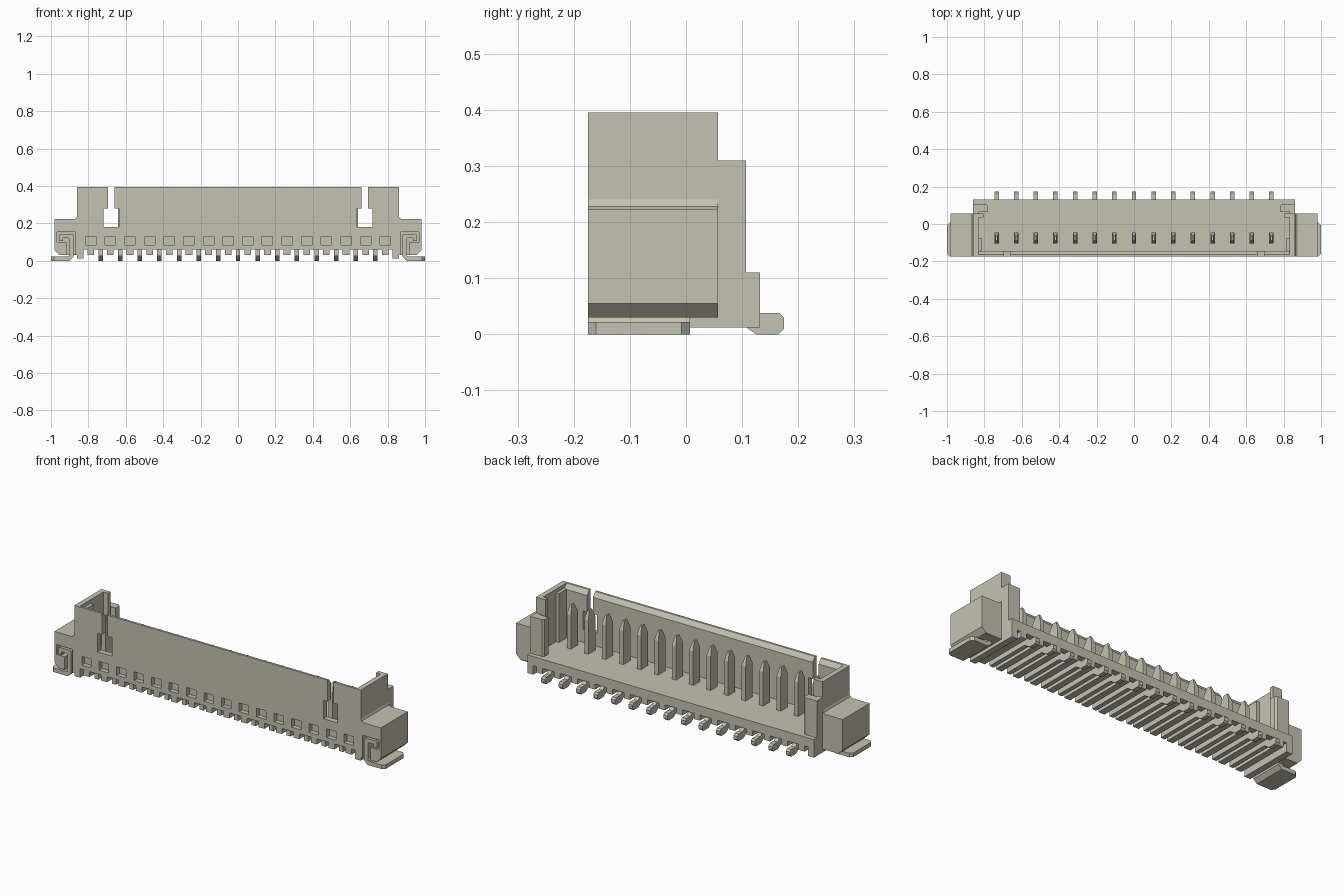
import bpy
import bmesh
from mathutils import Vector

cube = bpy.data.objects.get("Cube")
if cube:
    bpy.data.objects.remove(cube, do_unlink=True)

PITCH = 0.105
PINS = 15
HALF = 0.86          # half width of the main housing
FRONT = -0.175


def material(name, rgb):
    mat = bpy.data.materials.new(name)
    mat.use_nodes = True
    mat.diffuse_color = (*rgb, 1)
    mat.node_tree.nodes["Principled BSDF"].inputs["Base Color"].default_value = (*rgb, 1)
    return mat


BEIGE = material("warm beige", (0.56, 0.54, 0.45))


def prism(bm, axis, points, lo, hi):
    """Extrude a 2D profile along an axis; the profile uses the other two axes in order."""
    def place(p, d):
        co = list(p)
        co.insert("xyz".index(axis), d)
        return Vector(co)
    a = [bm.verts.new(place(p, lo)) for p in points]
    b = [bm.verts.new(place(p, hi)) for p in points]
    bm.faces.new(a)
    bm.faces.new(b[::-1])
    for i in range(len(points)):
        j = (i + 1) % len(points)
        bm.faces.new((a[i], b[i], b[j], a[j]))


def box(bm, x, y, z):
    prism(bm, "z", [(x[0], y[0]), (x[1], y[0]), (x[1], y[1]), (x[0], y[1])], *z)


def finish(bm, name):
    bmesh.ops.recalc_face_normals(bm, faces=bm.faces[:])
    mesh = bpy.data.meshes.new(name)
    bm.to_mesh(mesh)
    bm.free()
    mesh.materials.append(BEIGE)
    ob = bpy.data.objects.new(name, mesh)
    bpy.context.collection.objects.link(ob)
    return ob


def row(count):
    return [(i - (count - 1) / 2) * PITCH for i in range(count)]


# Housing: floor and tall front wall in one profile
bm = bmesh.new()
prism(bm, "x", [(FRONT, 0.06), (0.132, 0.06), (0.132, 0.11), (-0.145, 0.11),
                (-0.145, 0.37), (-0.163, 0.395), (FRONT, 0.395)], -HALF, HALF)
housing = finish(bm, "housing")

# Keyed slots and the row of shallow front pockets
bm = bmesh.new()
for s in (-1, 1):
    slot = [(0.635, 0.18), (0.72, 0.18), (0.72, 0.28), (0.695, 0.28),
            (0.695, 0.45), (0.66, 0.45), (0.66, 0.28), (0.635, 0.28)]
    prism(bm, "y", [(s * x, z) for x, z in slot], -0.2, -0.12)
for x in row(PINS + 1):
    box(bm, (x - 0.028, x + 0.028), (-0.2, -0.15), (0.083, 0.13))
cutter = finish(bm, "housing_cutter")
cutter.hide_render = True
mod = housing.modifiers.new("openings", "BOOLEAN")
mod.operation = "DIFFERENCE"
mod.solver = "EXACT"
mod.object = cutter
bpy.context.view_layer.objects.active = housing
bpy.ops.object.modifier_apply(modifier=mod.name)
bpy.data.objects.remove(cutter, do_unlink=True)

# Underside ribs between the contacts, with deeper ribs at both ends
bm = bmesh.new()
for x in row(PINS + 1)[1:-1]:
    box(bm, (x - 0.018, x + 0.018), (FRONT, 0.132), (0.03, 0.06))
for s in (-1, 1):
    box(bm, (s * 0.787 - 0.018, s * 0.787 + 0.018), (FRONT, 0.132), (0.03, 0.06))
    box(bm, sorted((s * 0.825, s * HALF)), (FRONT, 0.132), (0.012, 0.06))
finish(bm, "underside_ribs")

# Contacts: solder tail with a tapered upright blade
tail = [(-0.165, 0.025), (0.09, 0.025), (0.125, 0), (0.165, 0), (0.175, 0.01),
        (0.175, 0.029), (0.166, 0.038), (0.13, 0.038), (0.1, 0.062), (-0.165, 0.062)]
bm = bmesh.new()
for x in row(PINS):
    prism(bm, "x", tail, x - 0.012, x + 0.012)
    box(bm, (x - 0.012, x + 0.012), (-0.105, -0.045), (0.1, 0.34))
    tip = [v for v in bm.verts if abs(v.co.z - 0.34) < 1e-4 and abs(v.co.x - x) < 0.02]
    center = Vector((x, -0.075, 0.34))
    for v in tip:
        v.co = center + (v.co - center) * 0.4
    # short shoulder below the point
    side = [f for f in bm.faces if any(v in tip for v in f.verts)
            and abs(f.normal.z) < 0.9 and len(f.verts) == 4]
    edges = {e for f in side for e in f.edges
             if abs(e.verts[0].co.z - e.verts[1].co.z) > 0.1}
    cut = bmesh.ops.subdivide_edges(bm, edges=list(edges), cuts=1, use_grid_fill=True)
    for v in {g for g in cut["geom_inner"] if isinstance(g, bmesh.types.BMVert)}:
        v.co.z = 0.295
        v.co.x = x + (0.012 if v.co.x > x else -0.012)
        v.co.y = -0.045 if v.co.y > -0.075 else -0.105
finish(bm, "contacts")

# Mirrored end parts
wing_top = [(0.85, 0.24), (0.86, 0.24), (0.865, 0.228), (0.878, 0.222), (0.98, 0.222)]
wing_low = [(0.98, 0.055), (0.955, 0.03)]
pocket = [(0.918, 0.03), (0.918, 0.1), (0.968, 0.1), (0.968, 0.153),
          (0.87, 0.153), (0.87, 0.03), (0.85, 0.03)]
hook = [(0.958, 0.105), (0.958, 0.137), (0.95, 0.144), (0.888, 0.144), (0.88, 0.136),
        (0.88, 0.02), (0.9, 0), (0.925, 0), (0.925, 0.022), (0.907, 0.022),
        (0.902, 0.03), (0.902, 0.115), (0.908, 0.122), (0.936, 0.122), (0.936, 0.105)]
side_profile = [(FRONT, 0.06), (0.107, 0.06), (0.107, 0.31), (0.057, 0.31),
                (0.057, 0.395), (FRONT, 0.395)]

for s, name in ((1, "left"), (-1, "right")):
    def flip(points):
        return [(s * a, b) for a, b in points]

    # Stepped end wall with guide ribs and rear lip
    bm = bmesh.new()
    prism(bm, "x", side_profile, s * 0.832, s * HALF)
    prism(bm, "z", flip([(0.835, -0.15), (0.815, -0.14), (0.815, -0.075),
                         (0.835, -0.075)]), 0.1, 0.375)
    box(bm, sorted((s * 0.805, s * 0.84)), (0.035, 0.057), (0.1, 0.395))
    prism(bm, "z", flip([(0.84, 0.065), (0.78, 0.065), (0.78, 0.098), (0.79, 0.107),
                         (0.84, 0.107)]), 0.1, 0.31)
    finish(bm, name + "_end_wall")

    # Side wing: pocketed front half and solid rear half
    bm = bmesh.new()
    prism(bm, "y", flip(wing_top + wing_low + pocket), FRONT, 0.007)
    prism(bm, "y", flip(wing_top + wing_low + [(0.85, 0.03)]), 0.007, 0.057)
    finish(bm, name + "_wing")

    # Bent metal anchor with a chamfered solder foot
    bm = bmesh.new()
    prism(bm, "y", flip(hook), FRONT, 0.007)
    prism(bm, "z", flip([(0.92, FRONT), (0.985, FRONT), (1, -0.16), (1, -0.008),
                         (0.985, 0.007), (0.92, 0.007)]), 0, 0.022)
    finish(bm, name + "_anchor")
